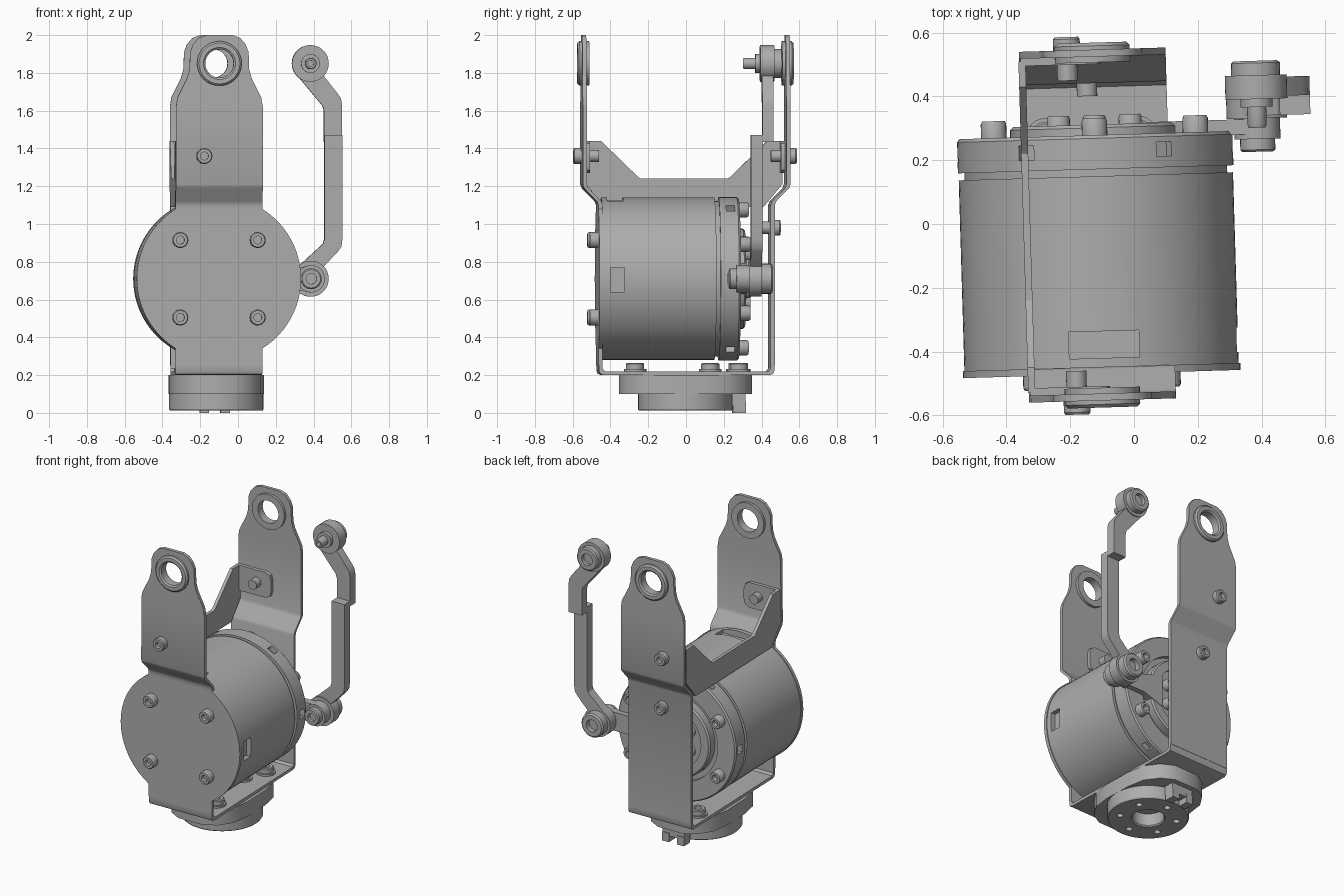
import bpy, bmesh, math
from mathutils import Matrix

if "Cube" in bpy.data.objects:
    bpy.data.objects.remove(bpy.data.objects["Cube"], do_unlink=True)

GREY = (0.42, 0.42, 0.42, 1)
mat = bpy.data.materials.new("machined_grey")
mat.use_nodes = True
mat.diffuse_color = GREY
mat.node_tree.nodes["Principled BSDF"].inputs["Base Color"].default_value = GREY

CU, CZ = -0.115, 0.71      # drum axis
parts = []


def place(axis, p, q, h):
    return {"x": (h, p, q), "y": (p, h, q), "z": (p, q, h)}[axis]


def emit(name, bm):
    bmesh.ops.recalc_face_normals(bm, faces=bm.faces)
    me = bpy.data.meshes.new(name)
    bm.to_mesh(me)
    bm.free()
    me.materials.append(mat)
    ob = bpy.data.objects.new(name, me)
    bpy.context.collection.objects.link(ob)
    parts.append(ob)
    return ob


def prism(name, pts, axis, a, b):
    """Polygon extruded along an axis."""
    bm = bmesh.new()
    lo, hi = ([bm.verts.new(place(axis, p, q, h)) for p, q in pts] for h in (a, b))
    bm.faces.new(lo)
    bm.faces.new(hi)
    for i in range(len(pts)):
        j = (i + 1) % len(pts)
        bm.faces.new((lo[i], lo[j], hi[j], hi[i]))
    return emit(name, bm)


def lathe(name, profile, center, axis="y", seg=40, closed=False):
    """Profile of (radius, height) turned about an axis; ends capped if open."""
    bm = bmesh.new()
    rings = []
    for r, h in profile:
        rings.append([bm.verts.new(place(axis, center[0] + r * math.cos(t), center[1] + r * math.sin(t), h))
                      for t in (2 * math.pi * k / seg for k in range(seg))])
    pairs = list(zip(rings, rings[1:])) + ([(rings[-1], rings[0])] if closed else [])
    for a, b in pairs:
        for k in range(seg):
            n = (k + 1) % seg
            bm.faces.new((a[k], a[n], b[n], b[k]))
    if not closed:
        bm.faces.new(rings[0])
        bm.faces.new(rings[-1])
    return emit(name, bm)


def disc(name, r, a, b, center, axis="y", seg=40):
    return lathe(name, [(r, a), (r, b)], center, axis, seg)


def bolt(name, center, a, b, r=0.04, axis="y"):
    """Socket head screw whose top is at b."""
    d = b - a
    return lathe(name, [(r, a), (r, a + d * 0.85), (r * 0.88, b), (r * 0.5, b), (r * 0.5, a + d * 0.45)],
                 center, axis, 24)


def cut(ob, cutter):
    mod = ob.modifiers.new("cut", "BOOLEAN")
    mod.operation = "DIFFERENCE"
    mod.object = cutter
    with bpy.context.temp_override(object=ob, active_object=ob):
        bpy.ops.object.modifier_apply(modifier=mod.name)
    parts.remove(cutter)
    bpy.data.objects.remove(cutter, do_unlink=True)


def box_pts(p, q, w, h):
    return [(p - w, q - h), (p + w, q - h), (p + w, q + h), (p - w, q + h)]


def mirrored(half, c):
    return [(c + p, q) for p, q in half] + [(c - p, q) for p, q in reversed(half)]


# Side plates: flat outline with an outward bend and an ear hole
EAR = [(0.23, 1.62), (0.222, 1.67), (0.172, 1.77), (0.158, 1.82), (0.155, 1.91),
       (0.14, 1.95), (0.11, 1.985), (0.07, 2.0)]
ARC = [(0.435 * math.cos(t), CZ + 0.435 * math.sin(t))
       for t in (math.radians(-58 + 116 * k / 24) for k in range(25))]


def side_plate(name, half, s):
    ob = prism(name, mirrored(half, CU), "y", 0.445, 0.467)
    cut(ob, disc("ear_hole", 0.09, 0.3, 0.6, (CU, 1.85)))
    bm = bmesh.new()
    bm.from_mesh(ob.data)
    bmesh.ops.triangulate(bm, faces=bm.faces)
    for z in (1.1, 1.12, 1.19, 1.21):
        bmesh.ops.bisect_plane(bm, geom=bm.verts[:] + bm.edges[:] + bm.faces[:],
                               plane_co=(0, 0, z), plane_no=(0, 0, 1))
    for v in bm.verts:
        t = min(max((v.co.z - 1.1) / 0.11, 0), 1)
        v.co.y = s * (v.co.y + 0.083 * t * t * (3 - 2 * t))
    bmesh.ops.recalc_face_normals(bm, faces=bm.faces)
    bm.to_mesh(ob.data)
    bm.free()


side_plate("front_plate", [(0.23, 0.25)] + ARC + EAR, -1)
side_plate("back_plate", [(0.23, 0.25)] + EAR, 1)

for s, side in ((-1, "front"), (1, "back")):
    lathe(side + "_ear_bushing", [(0.075, s * 0.51), (0.118, s * 0.51), (0.118, s * 0.562),
                                  (0.108, s * 0.572), (0.085, s * 0.572), (0.075, s * 0.564)],
          (CU, 1.85), closed=True, seg=48)
    bolt(side + "_bridge_bolt", (-0.195, 1.36), s * 0.545, s * 0.592, 0.042)
    disc(side + "_bridge_nut", 0.032, s * 0.455, s * 0.51, (-0.195, 1.36), seg=24)
    # Folded tab of the bridge against the side plate
    prism(side + "_bridge_tab", [(-0.34, 1.27), (-0.13, 1.27), (-0.1, 1.285), (-0.09, 1.32), (-0.09, 1.39),
                                 (-0.1, 1.425), (-0.13, 1.44), (-0.34, 1.44)], "y", s * 0.505, s * 0.53)

# Bottom of the bracket: a folded channel
channel = [(0.465, 0.26), (0.465, 0.225), (0.458, 0.207), (0.44, 0.2)]
inner = [(0.433, 0.22), (0.445, 0.235), (0.445, 0.26)]
loop = channel + [(-p, q) for p, q in reversed(channel)]
loop += [(-p, q) for p, q in reversed(inner)] + inner
prism("bracket_floor", loop, "x", CU - 0.23, CU + 0.23)

# Bridge joining the side plates on one edge
prism("bridge_web", mirrored([(0.42, 1.09), (0.52, 1.21), (0.52, 1.44), (0.44, 1.44), (0.245, 1.25),
                              (0.23, 1.24)], 0), "x", -0.347, -0.325)

# Motor drum
drum = lathe("motor_drum", [(0.43, -0.446), (0.43, 0.153), (0.412, 0.153), (0.412, 0.175), (0.432, 0.175),
                            (0.432, 0.272), (0.424, 0.282), (0.3, 0.282), (0.3, 0.255)], (CU, CZ), seg=96)
cut(drum, prism("top_window", box_pts(CU + 0.01, -0.375, 0.11, 0.042), "z", 1.1, 1.3))
cut(drum, prism("side_window", box_pts(-0.372, 0.705, 0.038, 0.065), "x", 0.28, 0.5))
for k in range(6):
    notch = prism("notch", box_pts(0.425, 0, 0.025, 0.027), "y", 0.21, 0.255)
    notch.data.transform(Matrix.Translation((CU, 0, CZ)) @ Matrix.Rotation(math.radians(60 * k), 4, "Y"))
    cut(drum, notch)

# Output hub with its screws
lathe("output_hub", [(0.06, 0.25), (0.265, 0.25), (0.265, 0.305), (0.255, 0.315), (0.2, 0.315), (0.2, 0.295),
                     (0.06, 0.295)], (CU, CZ), closed=True, seg=64)
disc("hub_shaft", 0.075, 0.25, 0.285, (CU, CZ))
for k in range(6):
    t = math.radians(90 + 60 * k)
    c, s = math.cos(t), math.sin(t)
    bolt("drum_bolt", (CU + 0.365 * c, CZ + 0.365 * s), 0.275, 0.335, 0.04)
    bolt("hub_bolt", (CU + 0.13 * c, CZ + 0.13 * s), 0.29, 0.345, 0.036)
for du in (-0.205, 0.205):
    for z in (0.505, 0.915):
        bolt("front_bolt", (CU + du, z), -0.463, -0.513, 0.042)
bolt("back_bolt", (-0.135, 0.98), 0.462, 0.505, 0.042)
disc("back_bolt_nut", 0.032, 0.405, 0.45, (-0.135, 0.98), seg=24)

# Crank arm and lower pin
PX = 0.395
prism("crank_arm", [(0.05, 0.6), (0.14, 0.63), (0.2, 0.648), (PX, 0.648), (PX, 0.772), (0.2, 0.772),
                    (0.14, 0.79), (0.05, 0.82)], "y", 0.27, 0.318)
disc("crank_eye", 0.072, 0.255, 0.32, (PX, CZ))
bolt("lower_pin_head", (PX, CZ), 0.257, 0.215, 0.055)
disc("link_lower_eye", 0.095, 0.32, 0.388, (PX, CZ), seg=48)
bolt("lower_pin_cap", (PX, CZ), 0.388, 0.447, 0.08)

# Offset link rod with upper pin
prism("link_lower", [(0.467, 1.47), (0.467, 0.92), (0.46, 0.895), (0.335, 0.78), (PX, CZ), (0.45, 0.76),
                     (0.54, 0.855), (0.557, 0.88), (0.563, 0.92), (0.563, 1.47)], "y", 0.328, 0.388)
prism("link_upper", [(0.467, 1.435), (0.467, 1.6), (0.46, 1.625), (0.335, 1.775), (PX, 1.85), (0.465, 1.785),
                     (0.54, 1.69), (0.557, 1.665), (0.563, 1.63), (0.563, 1.435)], "y", 0.388, 0.448)
disc("link_upper_eye", 0.097, 0.38, 0.455, (PX, 1.85), seg=48)
bolt("upper_pin_cap", (PX, 1.85), 0.455, 0.5, 0.077)
disc("upper_pin_collar", 0.05, 0.355, 0.38, (PX, 1.85))
bolt("upper_pin", (PX, 1.85), 0.36, 0.29, 0.03)

# Swivel base
prism("base_flange", mirrored([(0.09, -0.35), (0.17, -0.305), (0.23, -0.22), (0.25, -0.1), (0.25, 0.1),
                               (0.23, 0.22), (0.17, 0.305), (0.09, 0.35)], CU), "z", 0.1, 0.2)
base = lathe("base_ring", [(0.098, 0.1), (0.098, 0.02), (0.105, 0.012), (0.245, 0.012), (0.25, 0.02),
                           (0.25, 0.1)], (CU, 0), "z", 64, closed=True)
for k in range(6):
    t = math.radians(60 * k + 30)
    cut(base, disc("screw_hole", 0.02, -0.1, 0.05, (CU + 0.175 * math.cos(t), 0.175 * math.sin(t)), "z", 16))
prism("plug_body", box_pts(CU, 0.28, 0.08, 0.035), "z", 0.04, 0.11)
for s in (-1, 1):
    prism("plug_tooth", box_pts(CU + s * 0.055, 0.285, 0.025, 0.035), "z", 0, 0.06)
for x, y in ((0.02, -0.27), (-0.27, 0.28), (0.02, 0.28), (-0.05, 0.13)):
    disc("base_washer", 0.06, 0.218, 0.232, (x, y), "z", 24)
    bolt("base_bolt", (x, y), 0.23, 0.265, 0.048, "z")

# The whole assembly is turned slightly about the vertical
turn = Matrix.Rotation(math.radians(1.7), 4, "Z")
bpy.ops.object.select_all(action="DESELECT")
for ob in parts:
    ob.data.transform(turn)
    ob.select_set(True)
bpy.context.view_layer.objects.active = parts[0]
bpy.ops.object.shade_smooth_by_angle(angle=math.radians(30))
